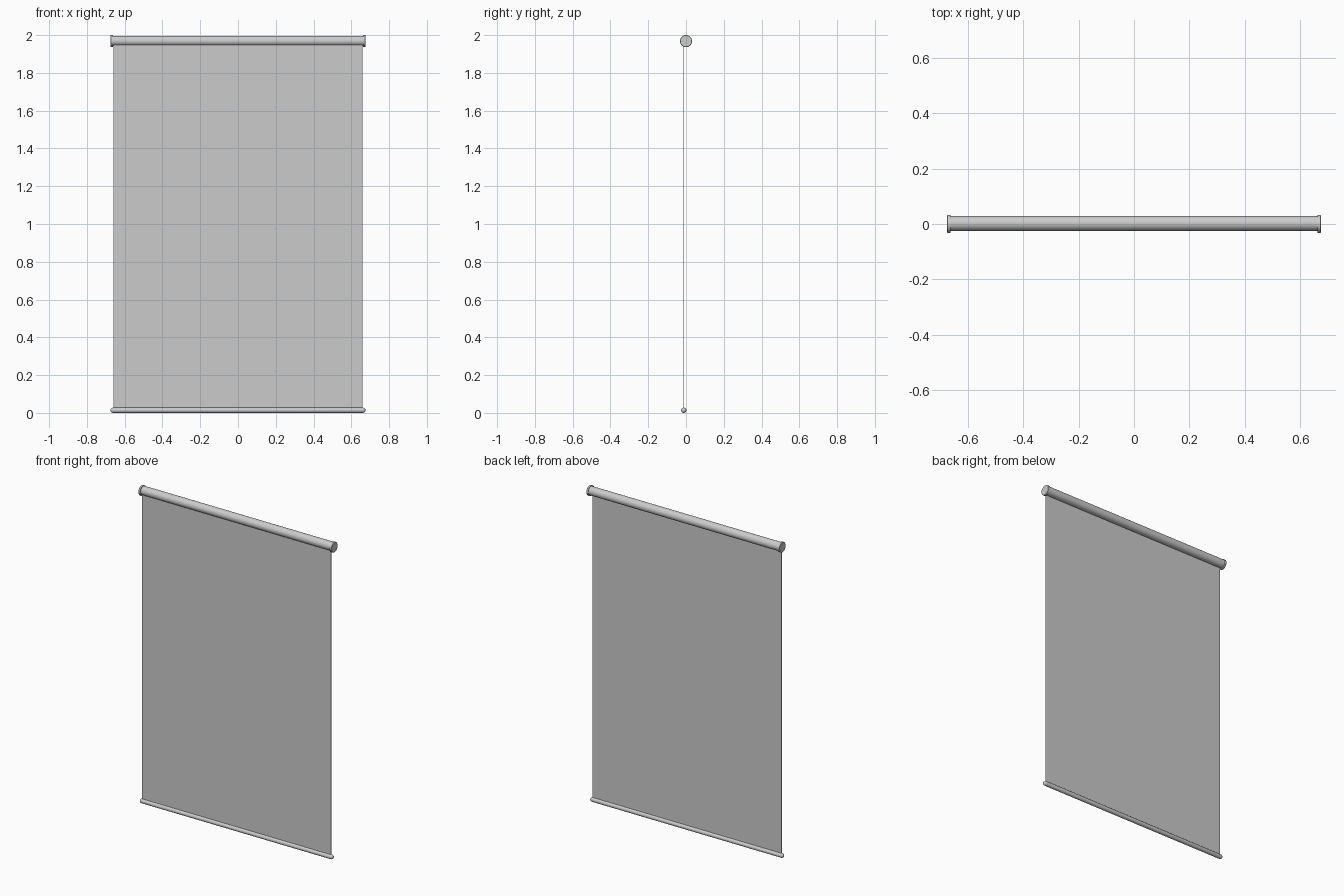
import bpy
from math import radians, sin, cos, pi

if "Cube" in bpy.data.objects:
    bpy.data.objects.remove(bpy.data.objects["Cube"])


def lathe_x(name, profile, y, z, segments=32):
    """Revolve (x, radius) profile around an axis parallel to x."""
    verts, faces = [], []
    for x, r in profile:
        for i in range(segments):
            a = 2 * pi * i / segments
            verts.append((x, y + r * cos(a), z + r * sin(a)))
    for k in range(len(profile) - 1):
        for i in range(segments):
            j = (i + 1) % segments
            a, b = k * segments, (k + 1) * segments
            faces.append((a + i, b + i, b + j, a + j))
    last = (len(profile) - 1) * segments
    faces.append(tuple(range(segments)))
    faces.append(tuple(last + i for i in reversed(range(segments))))
    mesh = bpy.data.meshes.new(name)
    mesh.from_pydata(verts, [], faces)
    mesh.flip_normals()
    mesh.update()
    obj = bpy.data.objects.new(name, mesh)
    bpy.context.collection.objects.link(obj)
    bpy.ops.object.select_all(action='DESELECT')
    obj.select_set(True)
    bpy.context.view_layer.objects.active = obj
    # Outward normals
    bpy.ops.object.mode_set(mode='EDIT')
    bpy.ops.mesh.select_all(action='SELECT')
    bpy.ops.mesh.normals_make_consistent(inside=False)
    bpy.ops.object.mode_set(mode='OBJECT')
    bpy.ops.object.shade_smooth_by_angle(angle=radians(35))
    return obj


ROLL_Z = 1.968

# Roller tube
lathe_x("roller_tube", [(-0.665, 0.027), (0.665, 0.027)], 0.002, ROLL_Z + 0.001)

# End caps with a small edge chamfer
for side, label in ((-1, "left"), (1, "right")):
    lathe_x("end_cap_" + label,
            [(side * 0.663, 0.032), (side * 0.673, 0.032), (side * 0.675, 0.030)],
            0, ROLL_Z)

# Hanging fabric
bpy.ops.mesh.primitive_cube_add(size=1, location=(0, -0.012, 0.99))
fabric = bpy.context.object
fabric.name = "fabric"
fabric.scale = (1.32, 0.004, 1.94)

# Bottom bar with rounded ends
R, HALF = 0.014, 0.675
arc = [(HALF - R + R * sin(t), R * cos(t)) for t in (radians(15 * k) for k in range(6))]
profile = [(-x, r) for x, r in reversed(arc)] + arc
lathe_x("bottom_bar", profile, -0.012, R, 24)
